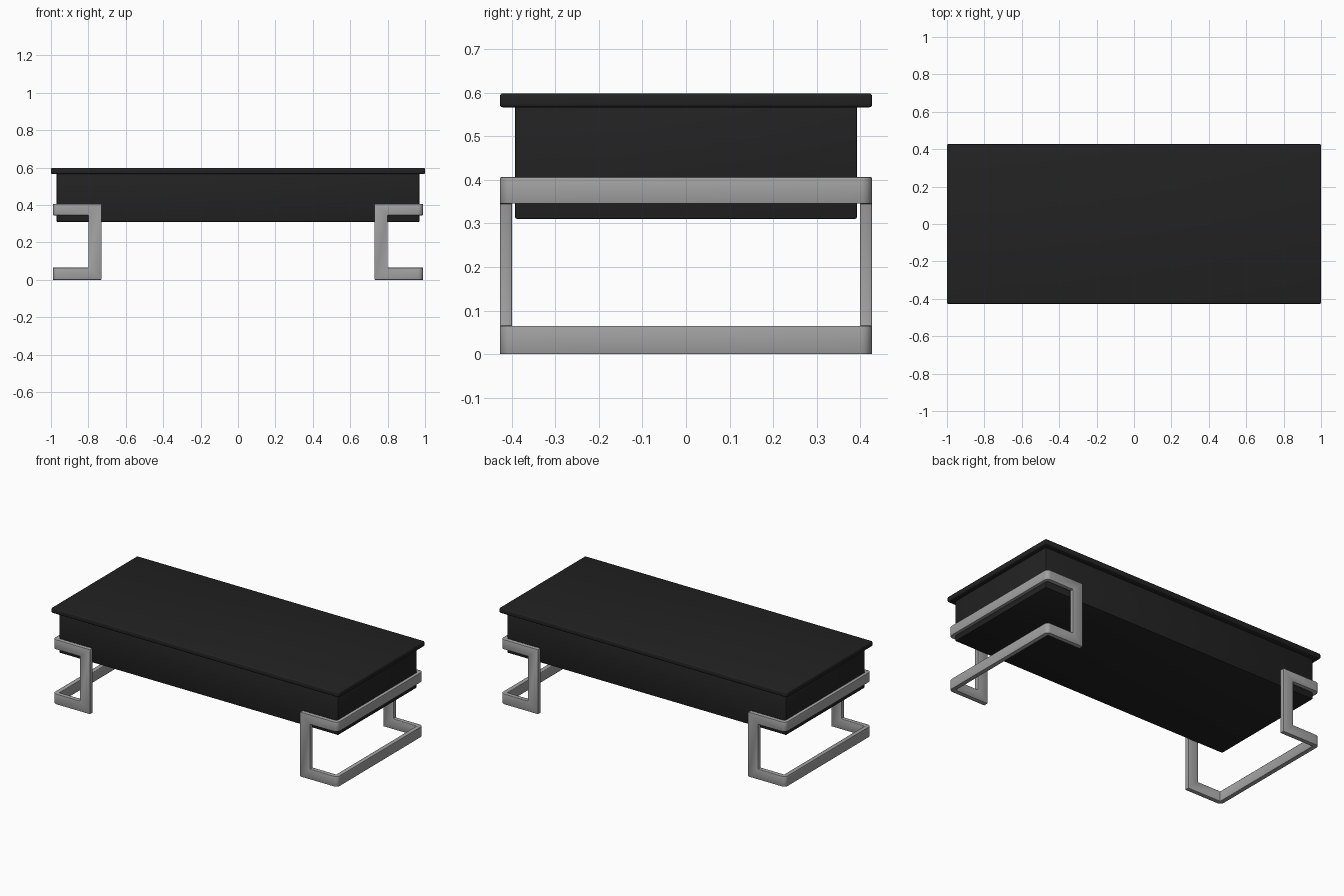
import bpy, bmesh, math
from mathutils import Vector

if "Cube" in bpy.data.objects:
    bpy.data.objects.remove(bpy.data.objects["Cube"], do_unlink=True)


def material(name, value):
    mat = bpy.data.materials.new(name)
    mat.use_nodes = True
    colour = (value, value, value, 1)
    mat.diffuse_color = colour
    bsdf = mat.node_tree.nodes["Principled BSDF"]
    bsdf.inputs["Base Color"].default_value = colour
    bsdf.inputs["Roughness"].default_value = 0.6
    return mat


black = material("matte black", 0.016)
steel = material("brushed steel", 0.36)


def activate(obj):
    bpy.ops.object.select_all(action="DESELECT")
    obj.select_set(True)
    bpy.context.view_layer.objects.active = obj


def bevel(obj, width, segments):
    mod = obj.modifiers.new("soft edges", "BEVEL")
    mod.width = width
    mod.segments = segments
    mod.limit_method = "ANGLE"
    mod.angle_limit = math.radians(40)
    activate(obj)
    bpy.ops.object.modifier_apply(modifier=mod.name)
    bpy.ops.object.shade_smooth_by_angle(angle=math.radians(35))


def box(name, low, high, mat):
    low, high = Vector(low), Vector(high)
    bpy.ops.mesh.primitive_cube_add(size=1, location=(low + high) / 2)
    obj = bpy.context.object
    obj.name = name
    obj.scale = high - low
    bpy.ops.object.transform_apply(location=False, rotation=False, scale=True)
    obj.data.materials.append(mat)
    return obj


# Table top and the deep body under it
bevel(box("table_top", (-1, -0.427, 0.566), (1, 0.427, 0.598), black), 0.007, 3)
bevel(box("table_body", (-0.97, -0.392, 0.31), (0.97, 0.392, 0.57), black), 0.004, 2)

# Leg frames: a U-shaped band wrapped round each end, with a window cut through
INNER, POST, OUTER = 0.73, 0.80, 0.99
HALF, THICK, RADIUS, HEIGHT = 0.427, 0.028, 0.026, 0.406


def corner(side):
    """Rounded outer corner of the plan outline."""
    for i in range(7):
        a = math.radians(15 * i)
        yield (OUTER - RADIUS + RADIUS * math.sin(a),
               side * (HALF - RADIUS + RADIUS * math.cos(a)))


def leg_frame(name, side):
    outline = [(INNER, -HALF), *corner(-1), *reversed(list(corner(1))),
               (INNER, HALF), (INNER, HALF - THICK),
               (OUTER - THICK, HALF - THICK),
               (OUTER - THICK, THICK - HALF), (INNER, THICK - HALF)]
    bm = bmesh.new()
    face = bm.faces.new([bm.verts.new((side * x, y, 0)) for x, y in outline])
    grown = bmesh.ops.extrude_face_region(bm, geom=[face])["geom"]
    bmesh.ops.translate(bm, vec=(0, 0, HEIGHT),
                        verts=[v for v in grown if isinstance(v, bmesh.types.BMVert)])
    bmesh.ops.recalc_face_normals(bm, faces=bm.faces)
    mesh = bpy.data.meshes.new(name)
    bm.to_mesh(mesh)
    bm.free()
    mesh.materials.append(steel)
    frame = bpy.data.objects.new(name, mesh)
    bpy.context.collection.objects.link(frame)

    ends = sorted((side * POST, side * 1.2))
    cutter = box("window_cutter", (ends[0], -0.6, 0.065), (ends[1], 0.6, 0.345), steel)
    cutter.hide_render = True
    cut = frame.modifiers.new("window", "BOOLEAN")
    cut.operation = "DIFFERENCE"
    cut.solver = "EXACT"
    cut.object = cutter
    activate(frame)
    bpy.ops.object.modifier_apply(modifier=cut.name)
    bpy.data.objects.remove(cutter, do_unlink=True)
    bevel(frame, 0.003, 2)


leg_frame("left_leg_frame", 1)
leg_frame("right_leg_frame", -1)
